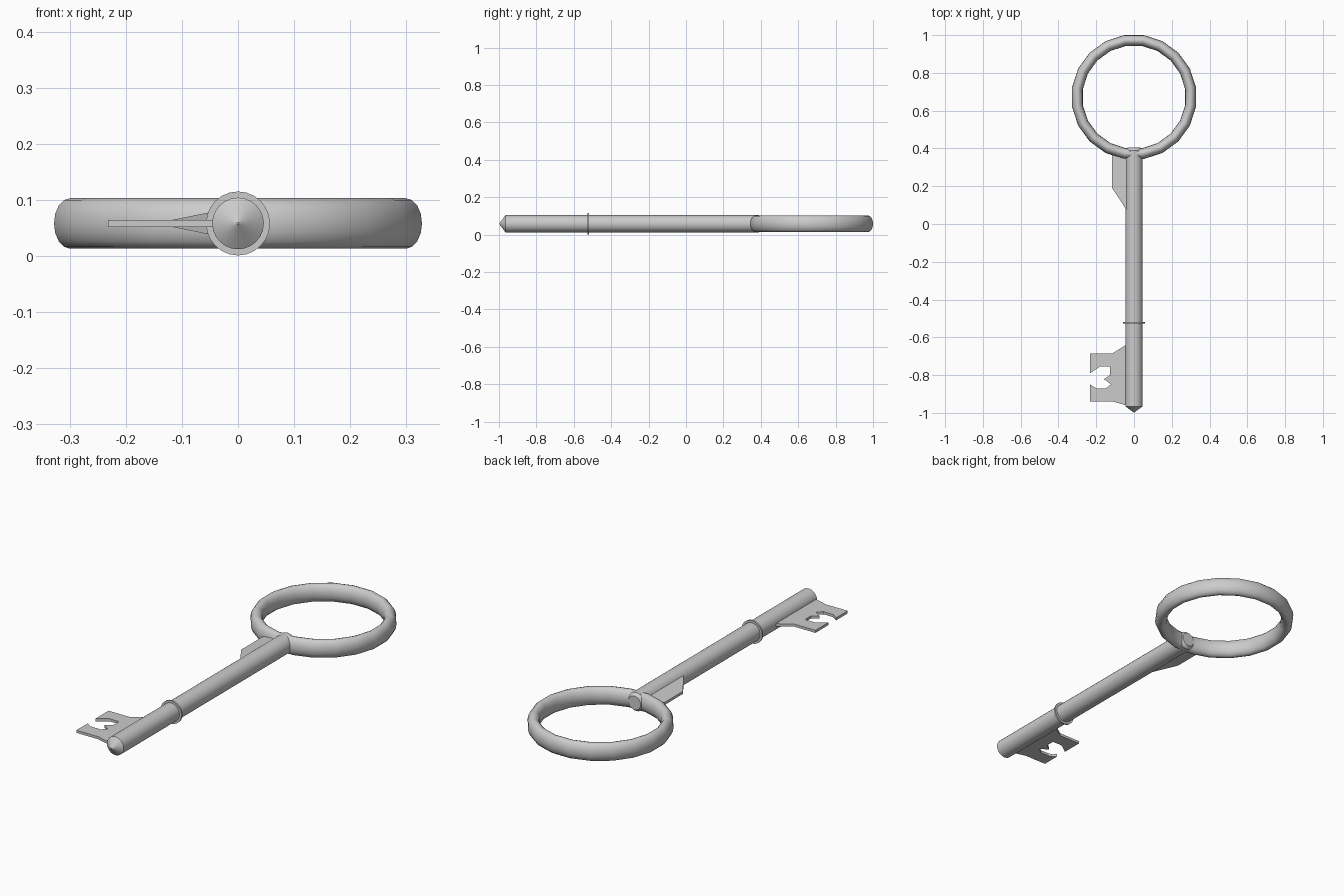
import bpy, bmesh
from math import sin, cos, pi, radians

if "Cube" in bpy.data.objects:
    bpy.data.objects.remove(bpy.data.objects["Cube"])

Z = 0.058  # height of the key's centre line


def finish(name, bm, smooth=True):
    bmesh.ops.recalc_face_normals(bm, faces=bm.faces)
    mesh = bpy.data.meshes.new(name)
    bm.to_mesh(mesh)
    bm.free()
    ob = bpy.data.objects.new(name, mesh)
    bpy.context.collection.objects.link(ob)
    if smooth:
        bpy.ops.object.select_all(action='DESELECT')
        ob.select_set(True)
        bpy.context.view_layer.objects.active = ob
        bpy.ops.object.shade_smooth_by_angle(angle=radians(35))
    return ob


def lathe(name, profile, sides=24):
    """Round part along y from (y, radius) points, capped at both ends."""
    bm = bmesh.new()
    rings = [[bm.verts.new((r * cos(2 * pi * i / sides), y, Z + r * sin(2 * pi * i / sides)))
              for i in range(sides)] for y, r in profile]
    for a, b in zip(rings, rings[1:]):
        for i in range(sides):
            j = (i + 1) % sides
            bm.faces.new((a[i], a[j], b[j], b[i]))
    bm.faces.new(rings[0])
    bm.faces.new(rings[-1])
    return finish(name, bm)


def plate(name, outline):
    """Flat part from (x, y, half thickness) points."""
    bm = bmesh.new()
    top = [bm.verts.new((x, y, Z + h)) for x, y, h in outline]
    low = [bm.verts.new((x, y, Z - h)) for x, y, h in outline]
    bm.faces.new(top)
    bm.faces.new(low)
    n = len(outline)
    for i in range(n):
        j = (i + 1) % n
        bm.faces.new((top[i], top[j], low[j], low[i]))
    return finish(name, bm, smooth=False)


# Bow: 20-sided ring with an oval section
bm = bmesh.new()
SEG, SEC = 20, 16
loops = []
for i in range(SEG):
    t = 2 * pi * (i + 0.5) / SEG
    loop = []
    for k in range(SEC):
        p = 2 * pi * k / SEC
        r = 0.303 + 0.029 * cos(p)
        loop.append(bm.verts.new((r * sin(t), 0.672 + r * cos(t), Z + 0.045 * sin(p))))
    loops.append(loop)
for i in range(SEG):
    a, b = loops[i], loops[(i + 1) % SEG]
    for k in range(SEC):
        m = (k + 1) % SEC
        bm.faces.new((a[k], a[m], b[m], b[k]))
finish("bow_ring", bm)

# Shaft with pointed tip and chamfered upper end
lathe("shaft", [(-0.998, 0.002), (-0.965, 0.046), (0.39, 0.046), (0.405, 0.034)])

# Thin collar
lathe("collar", [(-0.526, 0.046), (-0.526, 0.057), (-0.518, 0.057), (-0.518, 0.046)])

# Bit with its notched edge
bit = [(-0.03, -0.632), (-0.116, -0.686), (-0.232, -0.686), (-0.232, -0.79),
       (-0.18, -0.754), (-0.127, -0.754), (-0.127, -0.80), (-0.159, -0.822),
       (-0.122, -0.848), (-0.148, -0.87), (-0.2, -0.87), (-0.232, -0.85),
       (-0.232, -0.94), (-0.112, -0.94), (-0.03, -0.963)]
plate("bit", [(x, y, 0.0065) for x, y in bit])

# Tapered fin below the bow
plate("fin", [(-0.03, 0.06, 0.024), (-0.03, 0.38, 0.024),
              (-0.116, 0.38, 0.0065), (-0.116, 0.19, 0.0065)])
